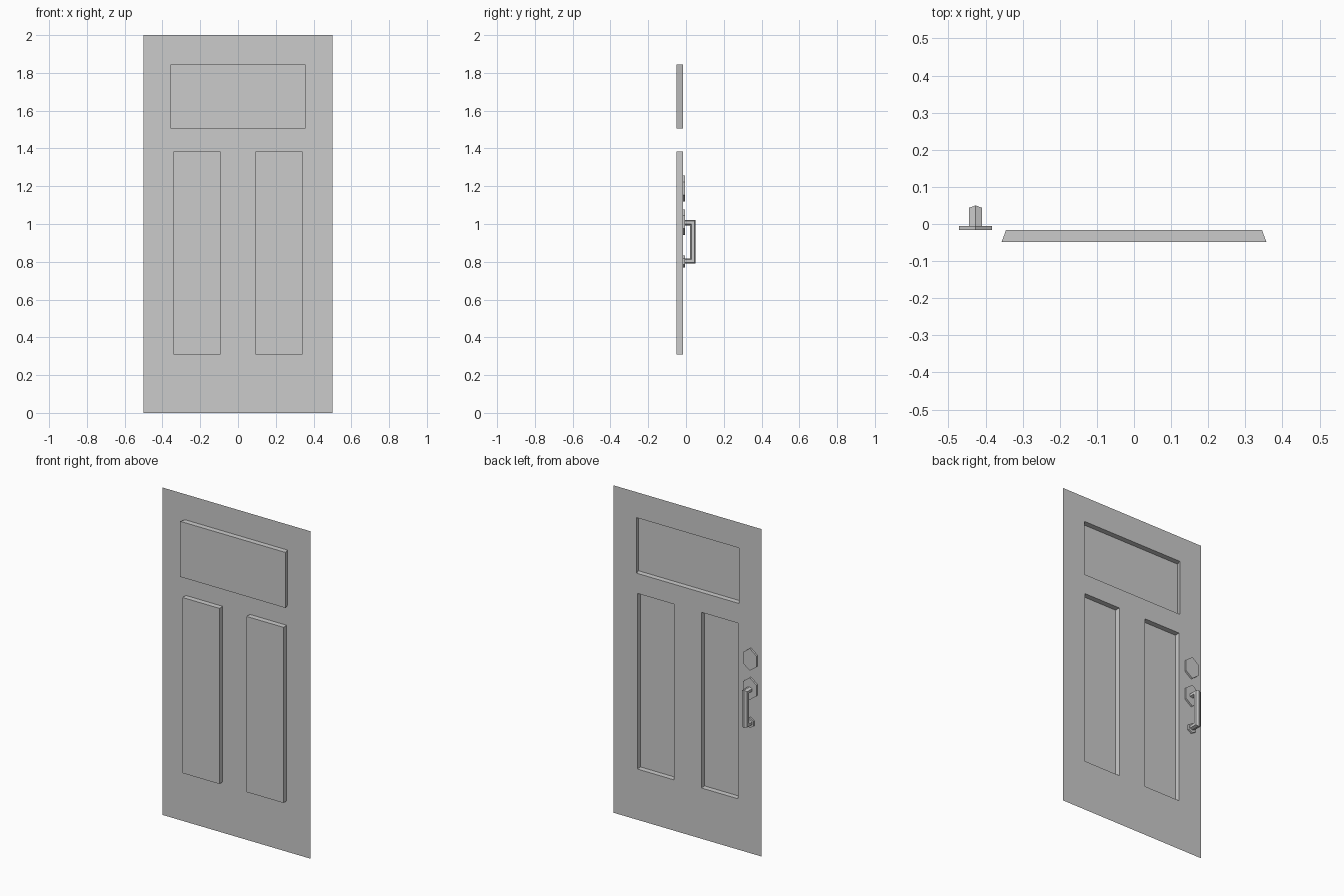
import bpy, bmesh
from math import sin, cos, radians

if "Cube" in bpy.data.objects:
    bpy.data.objects.remove(bpy.data.objects["Cube"])

BACK, FRONT = -0.0165, -0.049   # sheet plane and raised panel plane
HX = -0.427                     # hardware centre line


def finish(bm, name, face_front=False):
    bmesh.ops.recalc_face_normals(bm, faces=bm.faces)
    if face_front:
        front = min(bm.faces, key=lambda f: f.calc_center_median().y)
        if front.normal.y > 0:
            bmesh.ops.reverse_faces(bm, faces=bm.faces)
    mesh = bpy.data.meshes.new(name)
    bm.to_mesh(mesh)
    bm.free()
    obj = bpy.data.objects.new(name, mesh)
    bpy.context.collection.objects.link(obj)
    return obj


def rect(bm, x0, x1, z0, z1, y):
    return [bm.verts.new((x, y, z)) for x, z in ((x0, z0), (x1, z0), (x1, z1), (x0, z1))]


def loop_edges(bm, vs):
    return [bm.edges.new((vs[i], vs[(i + 1) % len(vs)])) for i in range(len(vs))]


def bridge(bm, a, b):
    n = len(a)
    for i in range(n):
        j = (i + 1) % n
        bm.faces.new((a[i], a[j], b[j], b[i]))


# door: thin sheet with three hollow panels pushed out to the front
bm = bmesh.new()
edges = loop_edges(bm, rect(bm, -0.5, 0.5, 0, 2, BACK))
panels = []
# x0, x1, z0, z1, sideways flare of the panel front
for x0, x1, z0, z1, flare in ((-0.345, 0.345, 1.505, 1.844, 0.012),
                              (-0.341, -0.092, 0.31, 1.383, 0),
                              (0.092, 0.341, 0.31, 1.383, 0)):
    hole = rect(bm, x0, x1, z0, z1, BACK)
    edges += loop_edges(bm, hole)
    panels.append((hole, rect(bm, x0 - flare, x1 + flare, z0, z1, FRONT)))
bmesh.ops.triangle_fill(bm, edges=edges, use_beauty=True, normal=(0, -1, 0))
for hole, face in panels:
    bridge(bm, hole, face)
    bm.faces.new(face)
finish(bm, "door_panel", True)


# stretched hexagonal plates, point up
def hex_plate(name, z, half_w, half_h):
    bm = bmesh.new()
    rings = []
    for y in (BACK, -0.005):
        rings.append([bm.verts.new((HX + half_w * sin(radians(60 * i)) / cos(radians(30)), y,
                                    z + half_h * cos(radians(60 * i)))) for i in range(6)])
    bridge(bm, *rings)
    bm.faces.new(rings[1])
    obj = finish(bm, name)
    # the open back lies on the door, so the cap must look to +y
    if obj.data.polygons[-1].normal.y < 0:
        obj.data.flip_normals()


hex_plate("lock_plate", 1.188, 0.045, 0.068)
hex_plate("handle_plate_upper", 1.01, 0.045, 0.068)
hex_plate("handle_plate_lower", 0.802, 0.025, 0.031)

# pull handle: hexagonal section swept along a mitred U
section = [(0, 0.014), (0.017, 0.008), (0.017, -0.008),
           (0, -0.014), (-0.017, -0.008), (-0.017, 0.008)]
path = [(-0.006, 1.007, 0, 1), (0.036, 1.007, 1, 1),
        (0.036, 0.804, 1, -1), (-0.006, 0.804, 0, -1)]
bm = bmesh.new()
rings = [[bm.verts.new((HX + a, y + b * dy, z + b * dz)) for a, b in section]
         for y, z, dy, dz in path]
for r0, r1 in zip(rings, rings[1:]):
    bridge(bm, r0, r1)
bm.faces.new(rings[0])
bm.faces.new(rings[-1])
finish(bm, "pull_handle")
